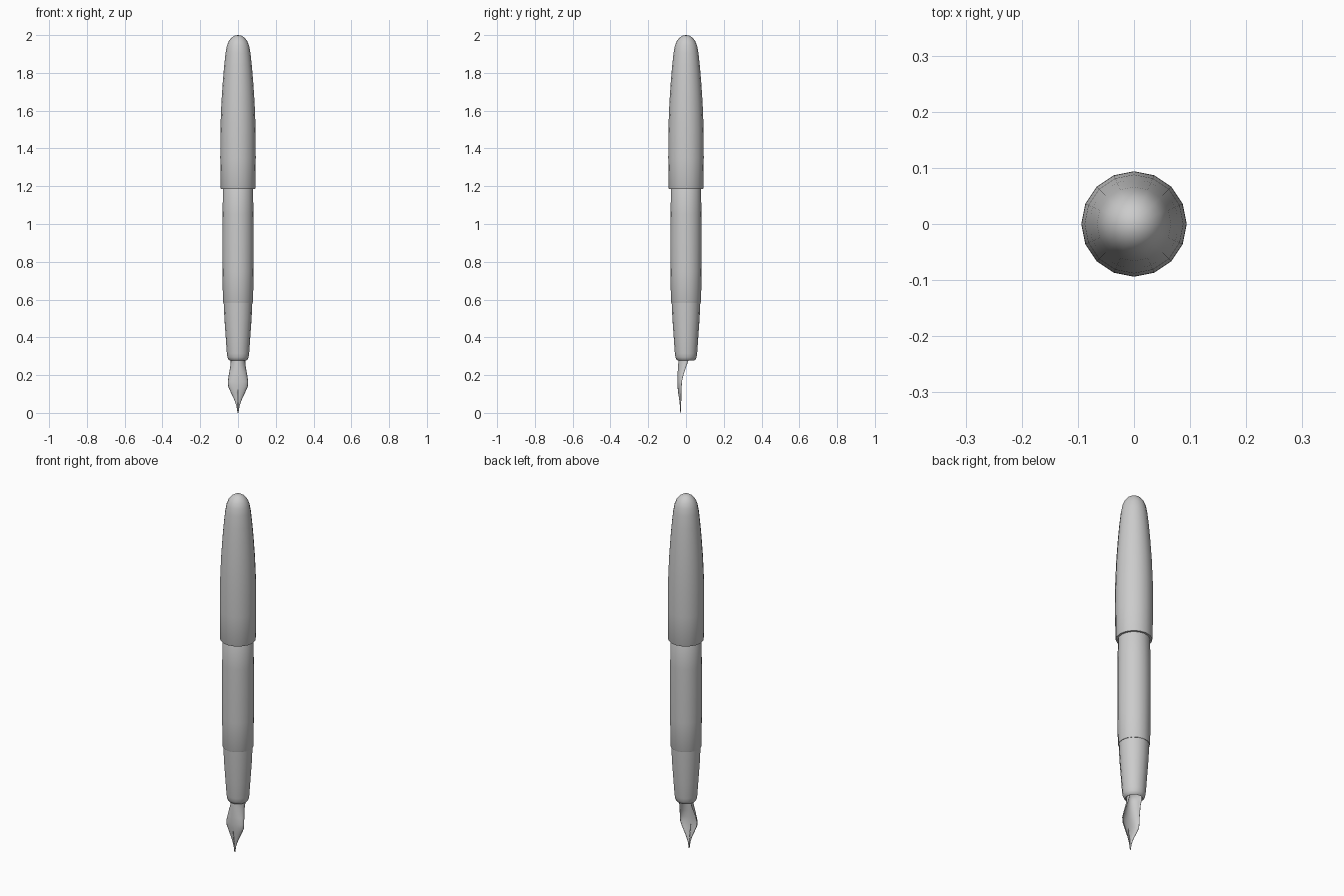
import bpy, bmesh, math

if "Cube" in bpy.data.objects:
    bpy.data.objects.remove(bpy.data.objects["Cube"], do_unlink=True)

grey = bpy.data.materials.new("plain grey")
grey.use_nodes = True
colour = (0.6, 0.6, 0.6, 1)
grey.diffuse_color = colour
grey.node_tree.nodes["Principled BSDF"].inputs["Base Color"].default_value = colour


def finish(bm, name, angle=40):
    bmesh.ops.recalc_face_normals(bm, faces=bm.faces)
    mesh = bpy.data.meshes.new(name)
    bm.to_mesh(mesh)
    bm.free()
    mesh.materials.append(grey)
    ob = bpy.data.objects.new(name, mesh)
    bpy.context.collection.objects.link(ob)
    bpy.ops.object.select_all(action="DESELECT")
    ob.select_set(True)
    bpy.context.view_layer.objects.active = ob
    bpy.ops.object.shade_smooth_by_angle(angle=math.radians(angle))
    return ob


def lathe(name, profile, sides=16):
    """Spin a (radius, height) profile about the vertical axis."""
    bm = bmesh.new()
    verts = [bm.verts.new((r, 0, z)) for r, z in profile]
    edges = [bm.edges.new(pair) for pair in zip(verts, verts[1:])]
    bmesh.ops.spin(bm, geom=verts + edges, axis=(0, 0, 1), cent=(0, 0, 0),
                   angle=math.tau, steps=sides)
    bmesh.ops.remove_doubles(bm, verts=bm.verts, dist=0.0002)
    return finish(bm, name)


# Cap with a domed end and a stepped open rim
lathe("cap", [(0, 2), (0.018, 1.997), (0.035, 1.986), (0.049, 1.968), (0.059, 1.943),
              (0.066, 1.905), (0.073, 1.84), (0.08, 1.76), (0.088, 1.64),
              (0.0935, 1.5), (0.094, 1.35), (0.092, 1.19), (0.09, 1.185), (0.07, 1.185)])

# Barrel
lathe("barrel", [(0.07, 1.22), (0.079, 1.2), (0.082, 1.05), (0.083, 0.9), (0.082, 0.75),
                 (0.08, 0.59), (0.078, 0.585), (0.06, 0.585)])

# Tapered grip, rounded under and hollow where the nib enters
lathe("grip", [(0.06, 0.6), (0.076, 0.59), (0.072, 0.5), (0.065, 0.4), (0.059, 0.315),
               (0.056, 0.295), (0.05, 0.282), (0.043, 0.277), (0.04, 0.282),
               (0.038, 0.33), (0, 0.33)])

# Curved nib: height, half width, front y, depth of curl, slit half gap
rows = [(0.325, 0.036, -0.036, 0.05, 0), (0.275, 0.038, -0.039, 0.051, 0),
        (0.25, 0.039, -0.041, 0.044, 0), (0.2, 0.048, -0.044, 0.03, 0),
        (0.165, 0.053, -0.045, 0.023, 0), (0.14, 0.051, -0.044, 0.021, 0),
        (0.11, 0.038, -0.041, 0.018, 0.001), (0.07, 0.019, -0.035, 0.01, 0.001),
        (0.035, 0.007, -0.031, 0.004, 0.0007), (0, 0.0015, -0.029, 0.001, 0.0003)]
bm = bmesh.new()
steps = 6
grid = []
for z, width, front, depth, gap in rows:
    angles = [math.pi / 2 * i / steps for i in range(steps + 1)]
    grid.append([bm.verts.new((gap + (width - gap) * math.sin(a),
                               front + depth * (1 - math.cos(a)), z)) for a in angles])
for upper, lower in zip(grid, grid[1:]):
    for i in range(steps):
        bm.faces.new((upper[i], upper[i + 1], lower[i + 1], lower[i]))
nib = finish(bm, "nib", 60)
mirror = nib.modifiers.new("other half", "MIRROR")
mirror.use_clip = False
mirror.merge_threshold = 0.0001
shell = nib.modifiers.new("thickness", "SOLIDIFY")
shell.thickness = 0.002
shell.offset = 0
